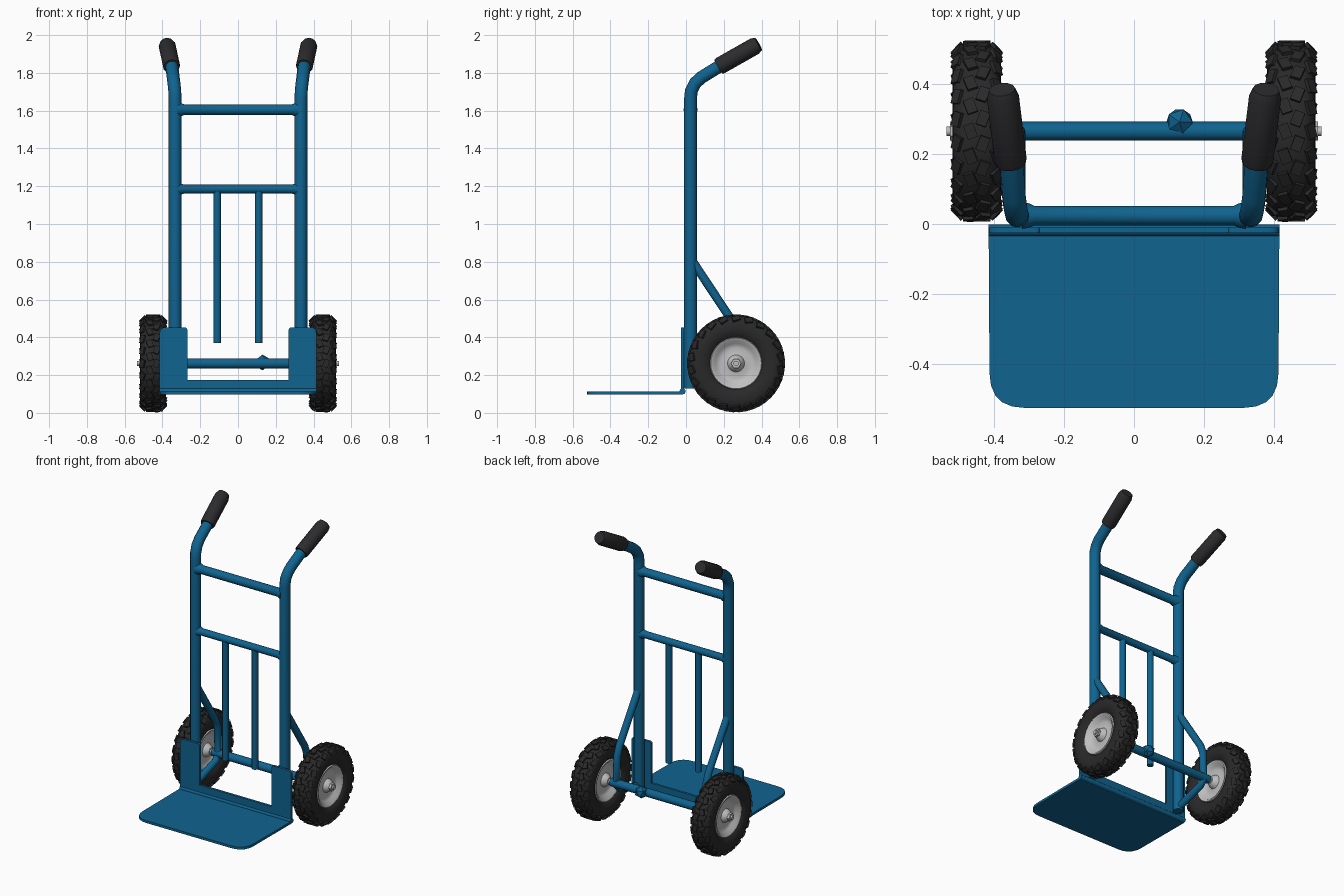
import bpy
import bmesh
from math import cos, sin, tau, pi
from mathutils import Vector, Matrix

if "Cube" in bpy.data.objects:
    bpy.data.objects.remove(bpy.data.objects["Cube"], do_unlink=True)


def material(name, colour, rough):
    m = bpy.data.materials.new(name)
    m.use_nodes = True
    m.diffuse_color = (*colour, 1)
    node = m.node_tree.nodes["Principled BSDF"]
    node.inputs["Base Color"].default_value = (*colour, 1)
    node.inputs["Roughness"].default_value = rough
    return m


BLUE = material("blue paint", (0.005, 0.125, 0.275), 0.5)
RUBBER = material("black rubber", (0.022, 0.022, 0.022), 0.8)
GRIP = material("grip black", (0.025, 0.025, 0.028), 0.7)
STEEL = material("light steel", (0.52, 0.52, 0.53), 0.5)


def finish(obj, mat, angle=40):
    obj.data.materials.clear()
    obj.data.materials.append(mat)
    bpy.ops.object.select_all(action="DESELECT")
    obj.select_set(True)
    bpy.context.view_layer.objects.active = obj
    bpy.ops.object.shade_smooth_by_angle(angle=angle * pi / 180)
    return obj


def from_bmesh(name, bm, mat, angle=40):
    bmesh.ops.recalc_face_normals(bm, faces=bm.faces)
    mesh = bpy.data.meshes.new(name)
    bm.to_mesh(mesh)
    bm.free()
    obj = bpy.data.objects.new(name, mesh)
    bpy.context.collection.objects.link(obj)
    return finish(obj, mat, angle)


def tube(name, points, radius, mat=BLUE, scales=None):
    """Round bar swept along a path, capped at both ends."""
    curve = bpy.data.curves.new(name, "CURVE")
    curve.dimensions = "3D"
    curve.bevel_depth = radius
    curve.bevel_resolution = 4
    curve.use_fill_caps = True
    line = curve.splines.new("POLY")
    line.points.add(len(points) - 1)
    for i, p in enumerate(points):
        line.points[i].co = (*p, 1)
        line.points[i].radius = scales[i] if scales else 1
    obj = bpy.data.objects.new(name, curve)
    bpy.context.collection.objects.link(obj)
    bpy.ops.object.select_all(action="DESELECT")
    obj.select_set(True)
    bpy.context.view_layer.objects.active = obj
    bpy.ops.object.convert(target="MESH")
    return finish(bpy.context.object, mat)


def sheet(name, corners, to_3d, thickness):
    """Flat sheet from (u, v, corner radius) corners, extruded by a vector."""
    bm = bmesh.new()
    verts = []
    for i, (u, v, r) in enumerate(corners):
        p = Vector((u, v))
        if r == 0:
            verts.append(bm.verts.new(to_3d(*p)))
            continue
        a = p + (Vector(corners[i - 1][:2]) - p).normalized() * r
        b = p + (Vector(corners[(i + 1) % len(corners)][:2]) - p).normalized() * r
        for k in range(6):
            t = k / 5
            q = a * (1 - t) ** 2 + p * 2 * t * (1 - t) + b * t * t
            verts.append(bm.verts.new(to_3d(*q)))
    face = bm.faces.new(verts)
    new = bmesh.ops.extrude_face_region(bm, geom=[face])["geom"]
    moved = [g for g in new if isinstance(g, bmesh.types.BMVert)]
    bmesh.ops.translate(bm, verts=moved, vec=thickness)
    return from_bmesh(name, bm, BLUE, 30)


def lathe(profile, steps):
    """Spin an (axial, radial) profile round the x axis."""
    bm = bmesh.new()
    verts = [bm.verts.new((a, 0, r)) for a, r in profile]
    edges = [bm.edges.new(pair) for pair in zip(verts, verts[1:])]
    bmesh.ops.spin(bm, geom=verts + edges, axis=(1, 0, 0), cent=(0, 0, 0),
                   angle=tau, steps=steps)
    bmesh.ops.remove_doubles(bm, verts=bm.verts, dist=0.0005)
    return bm


AXLE_Y, AXLE_Z, WHEEL_X = 0.265, 0.262, 0.449
POST_X, POST_Y = 0.333, 0.024


def wheel(side, s):
    hub = Vector((s * WHEEL_X, AXLE_Y, AXLE_Z))
    # tyre: half profile mirrored across the centre plane
    half = [(0.042, 0.132), (0.06, 0.15), (0.069, 0.18), (0.068, 0.21),
            (0.058, 0.235), (0.035, 0.25)]
    profile = half + [(-a, r) for a, r in reversed(half)]
    bm = lathe(profile + profile[:1], 40)
    # staggered tread blocks on the crown and shoulders
    count = 22
    for i in range(count):
        for row, (a, r, tilt) in enumerate([(0.054, 0.235, 0.8), (0.018, 0.25, 0),
                                            (-0.018, 0.25, 0), (-0.054, 0.235, -0.8)]):
            angle = tau * (i + 0.5 * (row % 2)) / count
            place = (Matrix.Rotation(angle, 4, "X") @ Matrix.Translation((a, 0, r))
                     @ Matrix.Rotation(tilt, 4, "Y")
                     @ Matrix.Rotation(0.35 * (-1) ** row, 4, "Z")
                     @ Matrix.Diagonal((0.03, 0.042, 0.017, 1)))
            bmesh.ops.create_cube(bm, size=1, matrix=place)
    from_bmesh(side + "_tyre", bm, RUBBER).location = hub
    # dished rim with raised hub
    half = [(0.063, 0), (0.063, 0.022), (0.05, 0.036), (0.03, 0.045),
            (0.022, 0.08), (0.03, 0.105), (0.052, 0.122), (0.056, 0.134),
            (0.045, 0.14)]
    bm = lathe(half + [(-a, r) for a, r in reversed(half)], 32)
    from_bmesh(side + "_rim", bm, STEEL).location = hub
    # axle stub and nut
    tube(side + "_axle_stub", [(s * 0.36, AXLE_Y, AXLE_Z), (s * 0.535, AXLE_Y, AXLE_Z)],
         0.014, STEEL)
    bm = bmesh.new()
    bmesh.ops.create_cone(bm, cap_ends=True, segments=6, radius1=0.027, radius2=0.027,
                          depth=0.016, matrix=Matrix.Rotation(pi / 2, 4, "Y"))
    from_bmesh(side + "_axle_nut", bm, STEEL, 20).location = hub + Vector((s * 0.068, 0, 0))


for side, s in (("left", 1), ("right", -1)):
    wheel(side, s)
    x = s * POST_X
    # upright bending back into the handle
    tube(side + "_upright", [(x, POST_Y, 0.13), (x, POST_Y, 1.66),
                             (x + s * 0.002, 0.028, 1.705), (x + s * 0.006, 0.048, 1.745),
                             (x + s * 0.01, 0.08, 1.775), (s * 0.352, 0.2, 1.849)], 0.034)
    # rubber grip
    a, b = Vector((s * 0.351, 0.172, 1.833)), Vector((s * 0.377, 0.384, 1.953))
    tube(side + "_grip", [a, a.lerp(b, 0.05), a.lerp(b, 0.9), b], 0.046, GRIP,
         [0.93, 1, 1, 0.82])
    # axle bracket: sloping brace, drop, and return to the foot of the upright
    tube(side + "_brace", [(x, 0.03, 0.81), (x, 0.235, 0.5), (x, 0.258, 0.44),
                           (x, AXLE_Y, 0.25), (x, 0.235, 0.22), (x, 0.03, 0.155)], 0.023)
    # slim vertical back bar
    tube(side + "_back_bar", [(s * 0.11, POST_Y, 0.37), (s * 0.11, POST_Y, 1.185)], 0.02)

# cross bars, with flared welds at the uprights
for name, z, r in (("upper_cross_bar", 1.605, 0.028), ("lower_cross_bar", 1.185, 0.023)):
    xs = (-0.32, -0.3, -0.285, 0.285, 0.3, 0.32)
    tube(name, [(x, POST_Y, z) for x in xs], r, BLUE, [1.35, 1.25, 1, 1, 1.25, 1.35])

# axle tube with its small lug
tube("axle_tube", [(-0.37, AXLE_Y, AXLE_Z), (0.37, AXLE_Y, AXLE_Z)], 0.027)
bm = bmesh.new()
bmesh.ops.create_icosphere(bm, subdivisions=1, radius=0.042)
from_bmesh("axle_lug", bm, BLUE).location = (0.13, AXLE_Y + 0.026, AXLE_Z + 0.005)

# toe plate, bend and upright flange with two tall wings
W = 0.415
sheet("toe_plate", [(-W, -0.02, 0), (-W + 0.003, -0.525, 0.1),
                    (W - 0.003, -0.525, 0.1), (W, -0.02, 0)],
      lambda u, v: (u, v, 0.098), (0, 0, 0.016))
tube("plate_bend", [(-W, -0.018, 0.114), (W, -0.018, 0.114)], 0.016)
wing = [(W, 0.114, 0), (W, 0.452, 0.03), (0.268, 0.452, 0.015), (0.268, 0.175, 0)]
sheet("plate_flange", wing + [(-u, v, r) for u, v, r in reversed(wing)],
      lambda u, v: (u, -0.026, v), (0, 0.016, 0))
